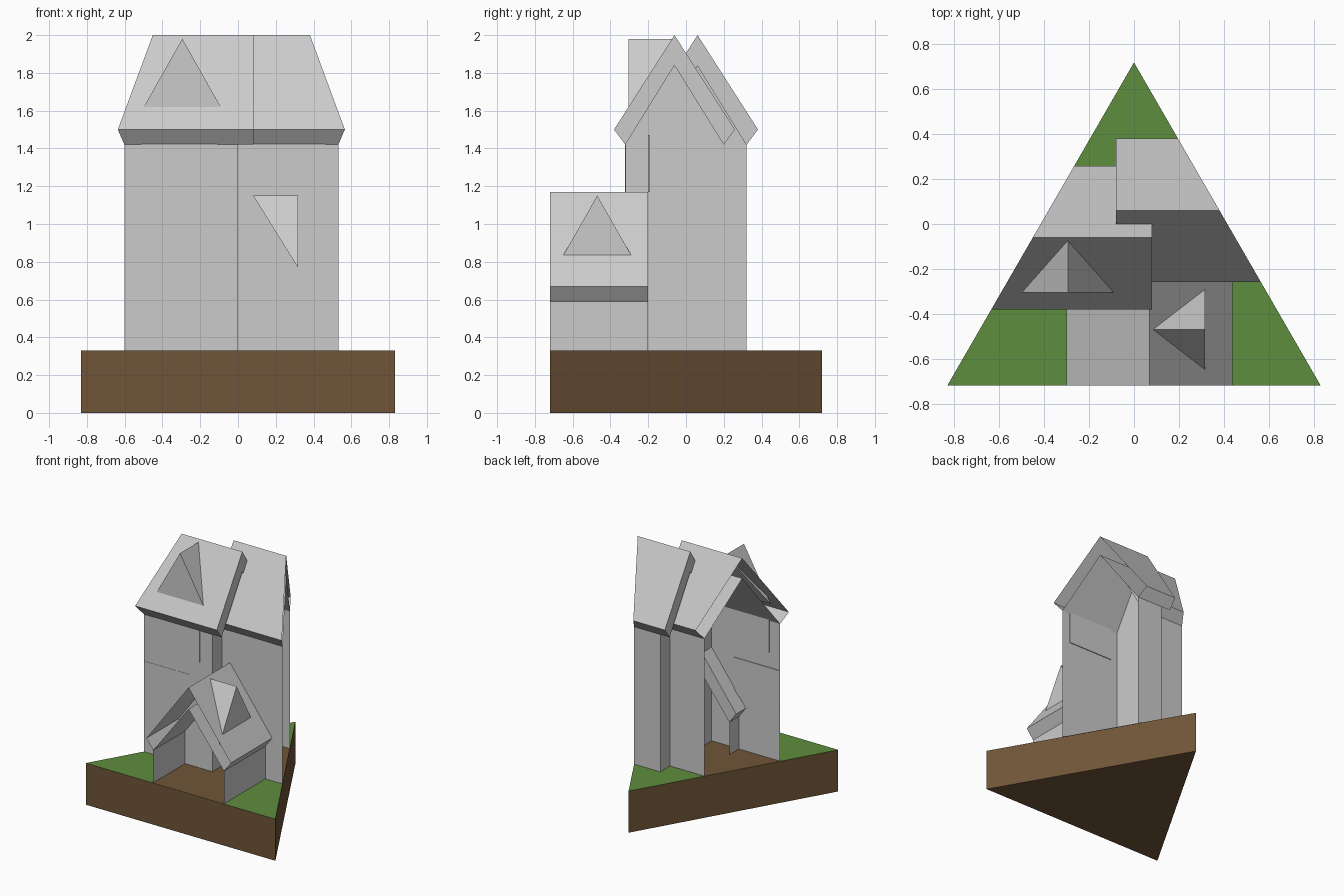
import bpy, bmesh
from mathutils import Vector

if "Cube" in bpy.data.objects:
    bpy.data.objects.remove(bpy.data.objects["Cube"])

G = 0.33            # ground level
HX, HY = 0.832, 0.72  # triangle half width / half depth


def material(name, rgb):
    m = bpy.data.materials.new(name)
    m.diffuse_color = (*rgb, 1)
    m.use_nodes = True
    m.node_tree.nodes["Principled BSDF"].inputs["Base Color"].default_value = m.diffuse_color
    return m


GRASS = material("grass", (0.11, 0.27, 0.045))
EARTH = material("earth", (0.16, 0.09, 0.04))


def finish(name, bm, mats=()):
    me = bpy.data.meshes.new(name)
    bm.to_mesh(me)
    bm.free()
    for m in mats:
        me.materials.append(m)
    ob = bpy.data.objects.new(name, me)
    bpy.context.collection.objects.link(ob)
    return ob


def clip(bm):
    """Trim everything to the triangular plot, leaving the cut ends open."""
    for co, no in (((HX, -HY, 0), (2 * HY, HX, 0)),
                   ((-HX, -HY, 0), (-2 * HY, HX, 0)),
                   ((0, -HY, 0), (0, -1, 0))):
        bmesh.ops.bisect_plane(bm, geom=bm.verts[:] + bm.edges[:] + bm.faces[:],
                               plane_co=co, plane_no=Vector(no).normalized(),
                               clear_outer=True)


def extrusion(name, prof, axis, a, b, closed=True, cap_a=False, cap_b=False):
    """Sweep a (side, z) profile along x or y from a to b, then clip it."""
    bm = bmesh.new()
    put = (lambda t, p: (t, p[0], p[1])) if axis == 'x' else (lambda t, p: (p[0], t, p[1]))
    A = [bm.verts.new(put(a, p)) for p in prof]
    B = [bm.verts.new(put(b, p)) for p in prof]
    n = len(prof)
    for i in range(n if closed else n - 1):
        j = (i + 1) % n
        bm.faces.new((A[i], A[j], B[j], B[i]))
    if cap_a:
        bm.faces.new(A)
    if cap_b:
        bm.faces.new(B[::-1])
    bmesh.ops.recalc_face_normals(bm, faces=bm.faces)
    clip(bm)
    return finish(name, bm)


def roof_profile(c, half, peak, inner_peak):
    eave = peak - 0.5
    return [(c - half, eave), (c, peak), (c + half, eave),
            (c + half - 0.06, eave - 0.08), (c, inner_peak), (c - half + 0.06, eave - 0.08)]


def wall_profile(c):
    return [(c - .26, G), (c - .26, 1.42), (c, 1.84), (c + .26, 1.42), (c + .26, G)]


def sheet(name, pts, mats=()):
    bm = bmesh.new()
    bm.faces.new([bm.verts.new(p) for p in pts])
    clip(bm)
    return finish(name, bm, mats)


def dormer(name, a, b, peak, back):
    """Wedge: upright triangle a-b-peak running back to a point in the roof."""
    bm = bmesh.new()
    v = [bm.verts.new(p) for p in (a, b, peak, back)]
    for f in ((0, 1, 2), (1, 3, 2), (0, 2, 3), (0, 3, 1)):
        bm.faces.new([v[i] for i in f])
    bmesh.ops.recalc_face_normals(bm, faces=bm.faces)
    finish(name, bm)


# triangular plot
bm = bmesh.new()
tri = ((-HX, -HY), (HX, -HY), (0, HY))
lo = [bm.verts.new((x, y, 0)) for x, y in tri]
hi = [bm.verts.new((x, y, G)) for x, y in tri]
bm.faces.new(lo[::-1])
top = bm.faces.new(hi)
top.material_index = 1
for i in range(3):
    j = (i + 1) % 3
    bm.faces.new((lo[i], lo[j], hi[j], hi[i]))
finish("plot_base", bm, (EARTH, GRASS))

# earth floors inside the houses and the porch
for name, x0, x1, y0, y1, z in (("left_floor", -.9, 0, -.32, .2, .0015),
                                ("right_floor", 0, .9, -.197, .32, .0015),
                                ("porch_floor", -.24, .38, -.9, -.2, .002)):
    z += G
    sheet(name, [(x0, y0, z), (x1, y0, z), (x1, y1, z), (x0, y1, z)], (EARTH,))

# two staggered houses, open where the plot edge cuts them
for side, s in (("left", -1), ("right", 1)):
    c = s * 0.061
    extrusion(side + "_roof", roof_profile(c, .32, 2.0, 1.84), 'x', -s * .081, s * .9, cap_a=True)
    extrusion(side + "_walls", wall_profile(c), 'x', 0, s * .9, closed=False, cap_a=True)

# window panes in the front walls
for i, (x, y, z) in enumerate(((-.51, -.321, 1.17), (-.60, -.321, .75), (.06, -.199, 1.17))):
    prof = [(y - .002, z), (y + .006, z), (y + .006, z + .3), (y - .002, z + .3)]
    extrusion(f"window_{i + 1}", prof, 'x', x, x + .4, cap_a=True, cap_b=True)

# porch with ridge running front to back
extrusion("porch_roof", roof_profile(.07, .37, 1.17, 1.0), 'y', -.9, -.2, cap_b=True)
for name, x in (("porch_left_wall", -.24), ("porch_right_wall", .38)):
    sheet(name, [(x, -.9, G), (x, -.2, G), (x, -.2, .59), (x, -.9, .59)])

# dormers
dormer("roof_dormer", (-.53, -.305, 1.565), (-.06, -.305, 1.565),
       (-.295, -.305, 1.98), (-.295, -.07, 1.98))
dormer("porch_dormer", (.317, -.687, .77), (.317, -.253, .77),
       (.317, -.47, 1.15), (.08, -.47, 1.15))
